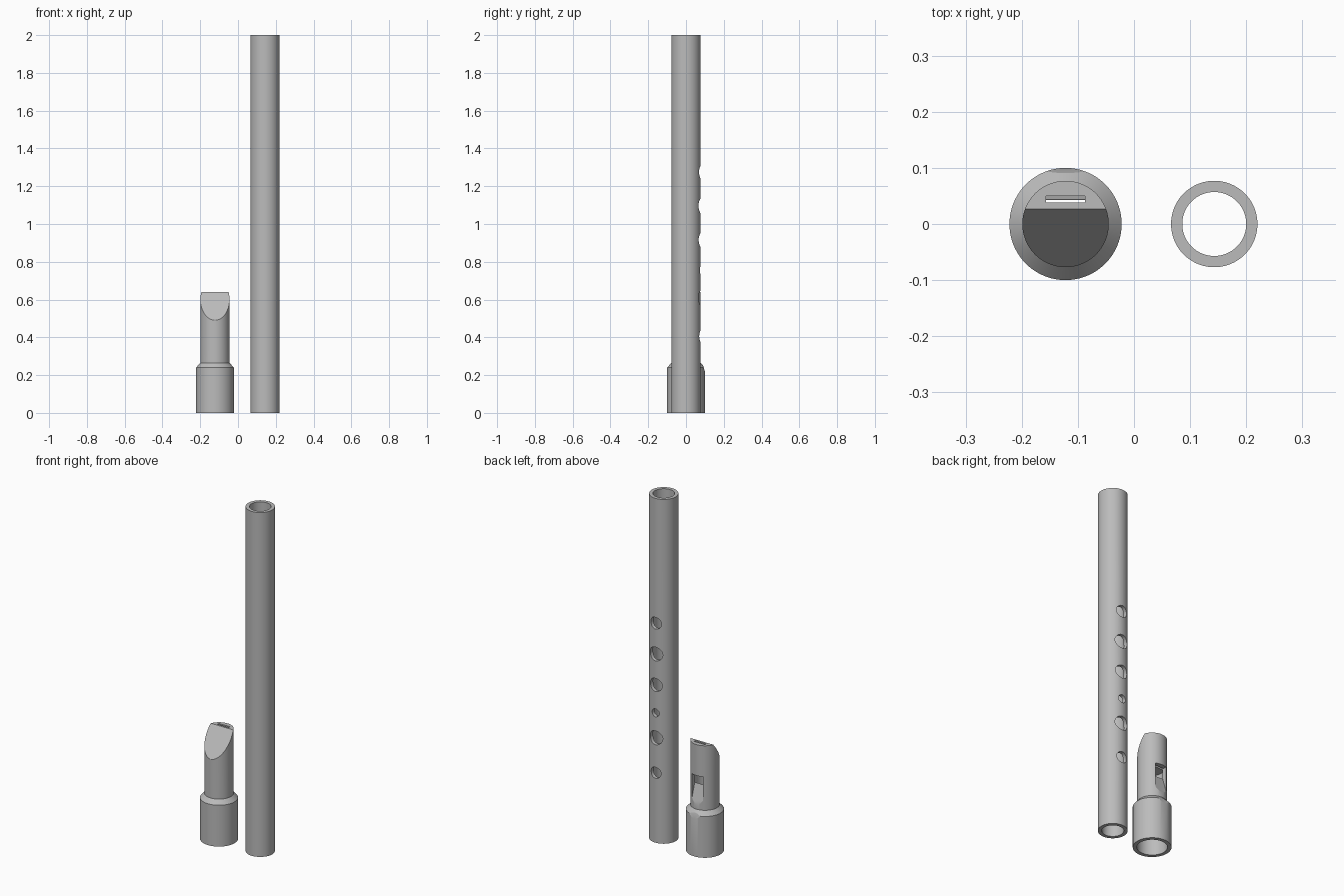
import bpy, bmesh, math

if "Cube" in bpy.data.objects:
    bpy.data.objects.remove(bpy.data.objects["Cube"], do_unlink=True)

SEGMENTS = 96
TUBE_X, HEAD_X = 0.143, -0.122
TUBE_R, BORE_R = 0.077, 0.057

grey = bpy.data.materials.new("plain grey")
grey.use_nodes = True
grey.diffuse_color = (0.5, 0.5, 0.5, 1)
grey.node_tree.nodes["Principled BSDF"].inputs["Base Color"].default_value = (0.5, 0.5, 0.5, 1)


def finish(name, bm, x):
    bmesh.ops.recalc_face_normals(bm, faces=bm.faces)
    mesh = bpy.data.meshes.new(name)
    bm.to_mesh(mesh)
    bm.free()
    obj = bpy.data.objects.new(name, mesh)
    obj.location.x = x
    mesh.materials.append(grey)
    bpy.context.collection.objects.link(obj)
    return obj


def lathe(name, profile, x, closed=False):
    """Spin an (r, z) profile about the vertical axis; cap it unless closed."""
    bm = bmesh.new()
    rings = [[bm.verts.new((r * math.cos(a), r * math.sin(a), z))
              for a in (2 * math.pi * i / SEGMENTS for i in range(SEGMENTS))]
             for r, z in profile]
    pairs = list(zip(rings, rings[1:]))
    if closed:
        pairs.append((rings[-1], rings[0]))
    else:
        bm.faces.new(rings[0])
        bm.faces.new(rings[-1])
    for low, high in pairs:
        for i in range(SEGMENTS):
            j = (i + 1) % SEGMENTS
            bm.faces.new((low[i], low[j], high[j], high[i]))
    return finish(name, bm, x)


def prism(name, outline, half_width, x):
    """Extrude a (y, z) outline sideways."""
    bm = bmesh.new()
    base = bm.faces.new([bm.verts.new((-half_width, y, z)) for y, z in outline])
    new = bmesh.ops.extrude_face_region(bm, geom=[base])["geom"]
    bmesh.ops.translate(bm, vec=(2 * half_width, 0, 0),
                        verts=[v for v in new if isinstance(v, bmesh.types.BMVert)])
    return finish(name, bm, x)


def cut(obj, cutter):
    mod = obj.modifiers.new("cut", "BOOLEAN")
    mod.operation, mod.solver, mod.object = "DIFFERENCE", "EXACT", cutter
    bpy.ops.object.select_all(action="DESELECT")
    bpy.context.view_layer.objects.active = obj
    obj.select_set(True)
    bpy.ops.object.modifier_apply(modifier=mod.name)
    bpy.data.objects.remove(cutter, do_unlink=True)


def smooth(obj):
    bpy.ops.object.select_all(action="DESELECT")
    bpy.context.view_layer.objects.active = obj
    obj.select_set(True)
    bpy.ops.object.shade_smooth_by_angle(angle=math.radians(20))


# Body tube with a row of finger holes along the back
tube = lathe("body_tube", [(TUBE_R, 0), (TUBE_R, 2), (BORE_R, 2), (BORE_R, 0)],
             TUBE_X, closed=True)
for z, radius in ((0.406, 0.032), (0.609, 0.04), (0.754, 0.023),
                  (0.916, 0.038), (1.096, 0.04), (1.275, 0.034)):
    drill = lathe("finger_hole_cutter", [(radius, 0), (radius, 0.15)], TUBE_X)
    drill.rotation_euler.x = -math.pi / 2
    drill.location.z = z
    cut(tube, drill)
smooth(tube)

# Mouthpiece: wide socket, shoulder and narrow head
head = lathe("mouthpiece", [(0.1, 0), (0.1, 0.24), (TUBE_R, 0.265), (TUBE_R, 0.64)], HEAD_X)

# Socket for the tube, then a bore with a flat side behind the sounding lip
cut(head, lathe("socket_cutter", [(0.079, -0.05), (0.079, 0.2)], HEAD_X))
bore = lathe("bore_cutter", [(BORE_R, 0.15), (BORE_R, 0.46)], HEAD_X)
cut(bore, prism("lip_flat", [(0.043, 0.1), (0.2, 0.1), (0.2, 0.5), (0.043, 0.5)], 0.2, HEAD_X))
cut(head, bore)

# Slanted beak on the front
cut(head, prism("beak_cutter", [(-0.147, 0.39), (0.027, 0.64), (0.027, 0.8), (-0.147, 0.8)],
                0.2, HEAD_X))

# Air slot down from the top
cut(head, prism("air_slot_cutter", [(0.038, 0.43), (0.05, 0.43), (0.05, 0.7), (0.038, 0.7)],
                0.035, HEAD_X))

# Window and sloping sounding lip at the back
cut(head, prism("window_cutter", [(0.038, 0.46), (0.038, 0.4), (0.044, 0.4), (0.1, 0.22),
                                  (0.15, 0.22), (0.15, 0.46)], 0.035, HEAD_X))
smooth(head)
